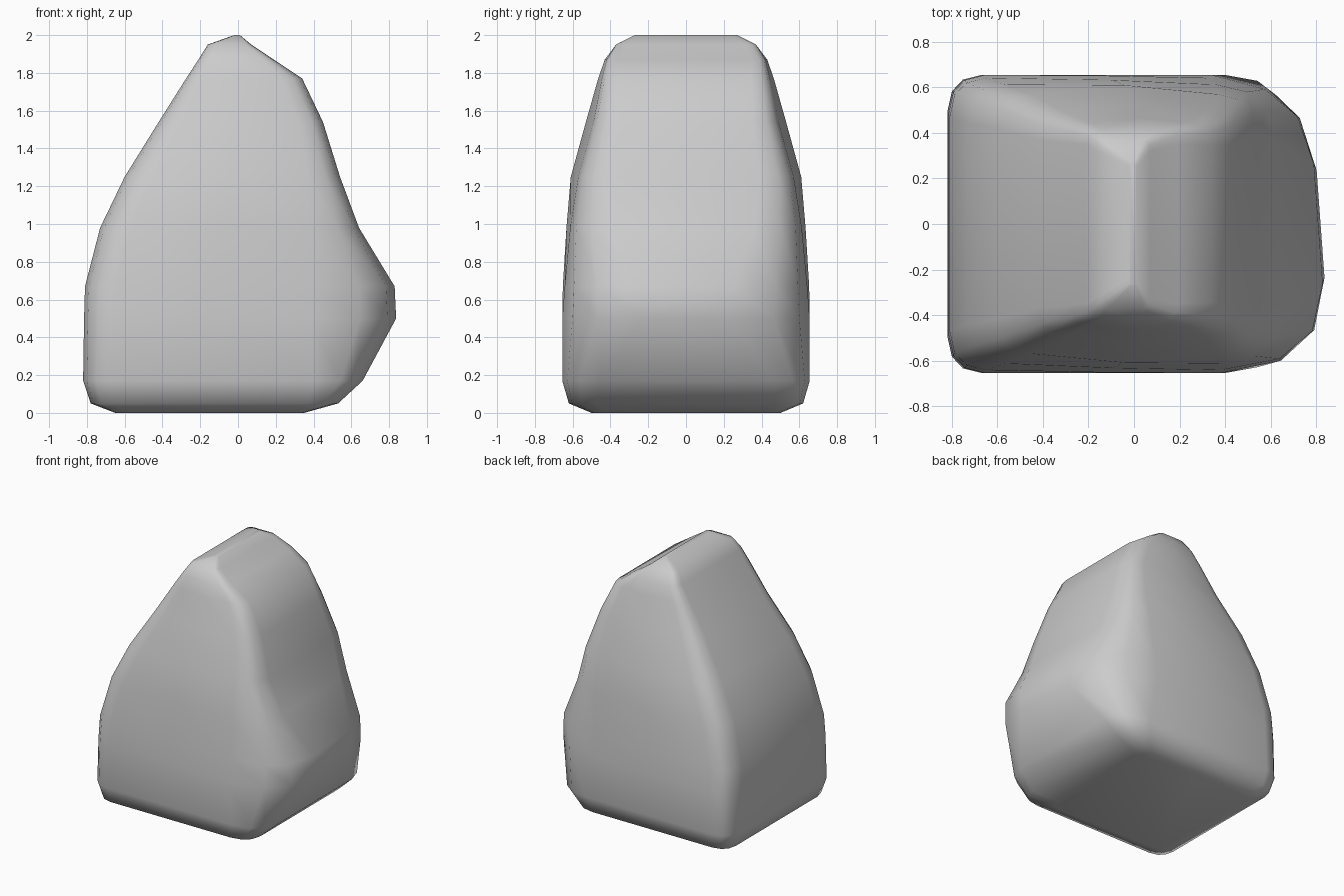
import bpy, bmesh

# Horizontal slices of the boulder:
# z, left x, right x, half depth, crown, left corner (x, y), right corner (x, y), skew
SLICES = [
    (0.00, -0.65, 0.35, 0.50, 0.00, 0.06, 0.06, 0.08, 0.08, 0.00),
    (0.05, -0.78, 0.53, 0.62, 0.00, 0.12, 0.12, 0.16, 0.14, 0.00),
    (0.17, -0.82, 0.66, 0.655, 0.00, 0.15, 0.16, 0.26, 0.20, 0.00),
    (0.50, -0.815, 0.82, 0.655, 0.00, 0.16, 0.17, 0.46, 0.42, 0.025),
    (0.67, -0.81, 0.81, 0.652, 0.01, 0.16, 0.17, 0.45, 0.38, 0.025),
    (0.98, -0.73, 0.63, 0.633, 0.02, 0.16, 0.17, 0.26, 0.25, 0.01),
    (1.25, -0.60, 0.54, 0.61, 0.04, 0.15, 0.15, 0.17, 0.18, 0.00),
    (1.54, -0.42, 0.45, 0.53, 0.04, 0.12, 0.12, 0.13, 0.14, 0.00),
    (1.77, -0.275, 0.34, 0.465, 0.02, 0.08, 0.09, 0.11, 0.10, 0.00),
    (1.87, -0.21, 0.19, 0.43, 0.01, 0.06, 0.07, 0.06, 0.07, 0.00),
    (1.95, -0.16, 0.07, 0.37, 0.00, 0.04, 0.05, 0.03, 0.05, 0.00),
    (2.00, -0.02, 0.01, 0.27, 0.00, 0.005, 0.03, 0.005, 0.03, 0.00),
]


def section(z, xl, xr, hy, crown, lx, ly, rx, ry, skew):
    """Rounded rectangle with slightly bowed front and back."""
    def corner(x, side, cx, cy):
        pts = []
        for a, b in ((1, 0), (0.45, 0.13), (0.13, 0.45), (0, 1)):
            y = hy - crown - b * cy
            pts.append((x - side * a * cx, y))
        return pts
    right = corner(xr, 1, rx, ry)
    left = corner(xl, -1, lx, ly)
    mid = ((xl + lx + xr - rx) / 2, hy)
    back = left[::-1] + [mid] + right
    front = [(x, -y) for x, y in reversed(back)]
    out = []
    for x, y in back + front:
        w = max(0, x / xr) if xr else 0
        out.append((x - skew * w * y / 0.34, y, z))
    return out


# Loft the slices into one closed skin
bm = bmesh.new()
rings = [[bm.verts.new(p) for p in section(*s)] for s in SLICES]
n = len(rings[0])
for a, b in zip(rings, rings[1:]):
    for i in range(n):
        j = (i + 1) % n
        bm.faces.new((a[i], a[j], b[j], b[i]))
bm.faces.new(rings[0])
bm.faces.new(rings[-1])
bmesh.ops.recalc_face_normals(bm, faces=bm.faces)
for f in bm.faces:
    f.smooth = True

mesh = bpy.data.meshes.new("boulder")
bm.to_mesh(mesh)
bm.free()
boulder = bpy.data.objects.new("boulder", mesh)
bpy.context.collection.objects.link(boulder)
